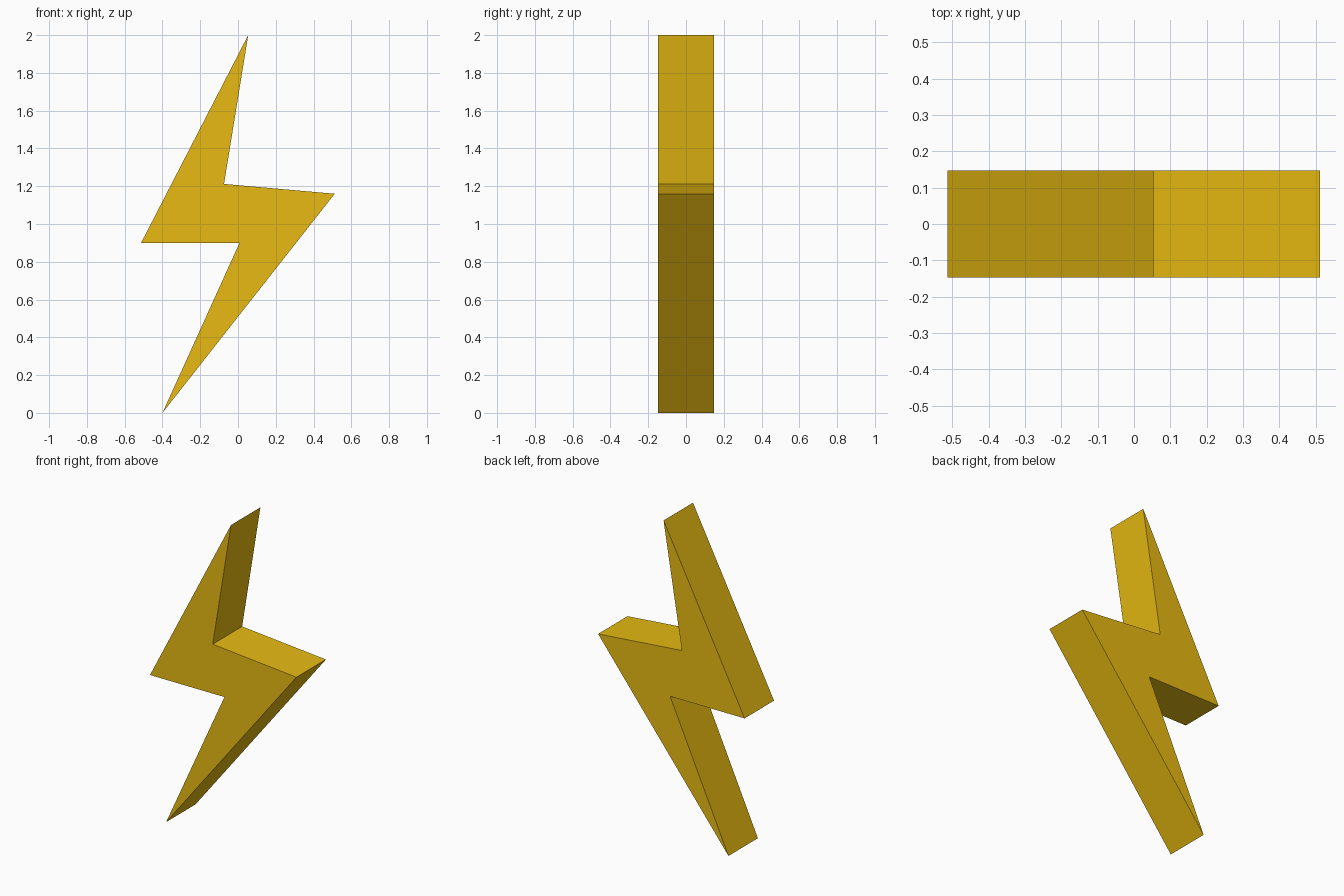
import bpy, bmesh

if "Cube" in bpy.data.objects:
    bpy.data.objects.remove(bpy.data.objects["Cube"])

HALF_DEPTH = 0.147

# Bolt outline in the front plane (x, z)
outline = [(0.054, 2.0), (-0.513, 0.90), (0.008, 0.90),
           (-0.40, 0.0), (0.512, 1.16), (-0.074, 1.212)]

# Extrude the outline from front to back
bm = bmesh.new()
front = bm.faces.new([bm.verts.new((x, -HALF_DEPTH, z)) for x, z in outline])
extruded = bmesh.ops.extrude_face_region(bm, geom=[front], use_keep_orig=True)
back_verts = [g for g in extruded["geom"] if isinstance(g, bmesh.types.BMVert)]
bmesh.ops.translate(bm, vec=(0, 2 * HALF_DEPTH, 0), verts=back_verts)
bmesh.ops.recalc_face_normals(bm, faces=bm.faces[:])

mesh = bpy.data.meshes.new("lightning_bolt")
bm.to_mesh(mesh)
bm.free()
bolt = bpy.data.objects.new("lightning_bolt", mesh)
bpy.context.collection.objects.link(bolt)

# Golden yellow
gold = bpy.data.materials.new("golden_yellow")
gold.diffuse_color = (0.80, 0.49, 0.006, 1.0)
gold.use_nodes = True
gold.node_tree.nodes["Principled BSDF"].inputs["Base Color"].default_value = gold.diffuse_color
mesh.materials.append(gold)
